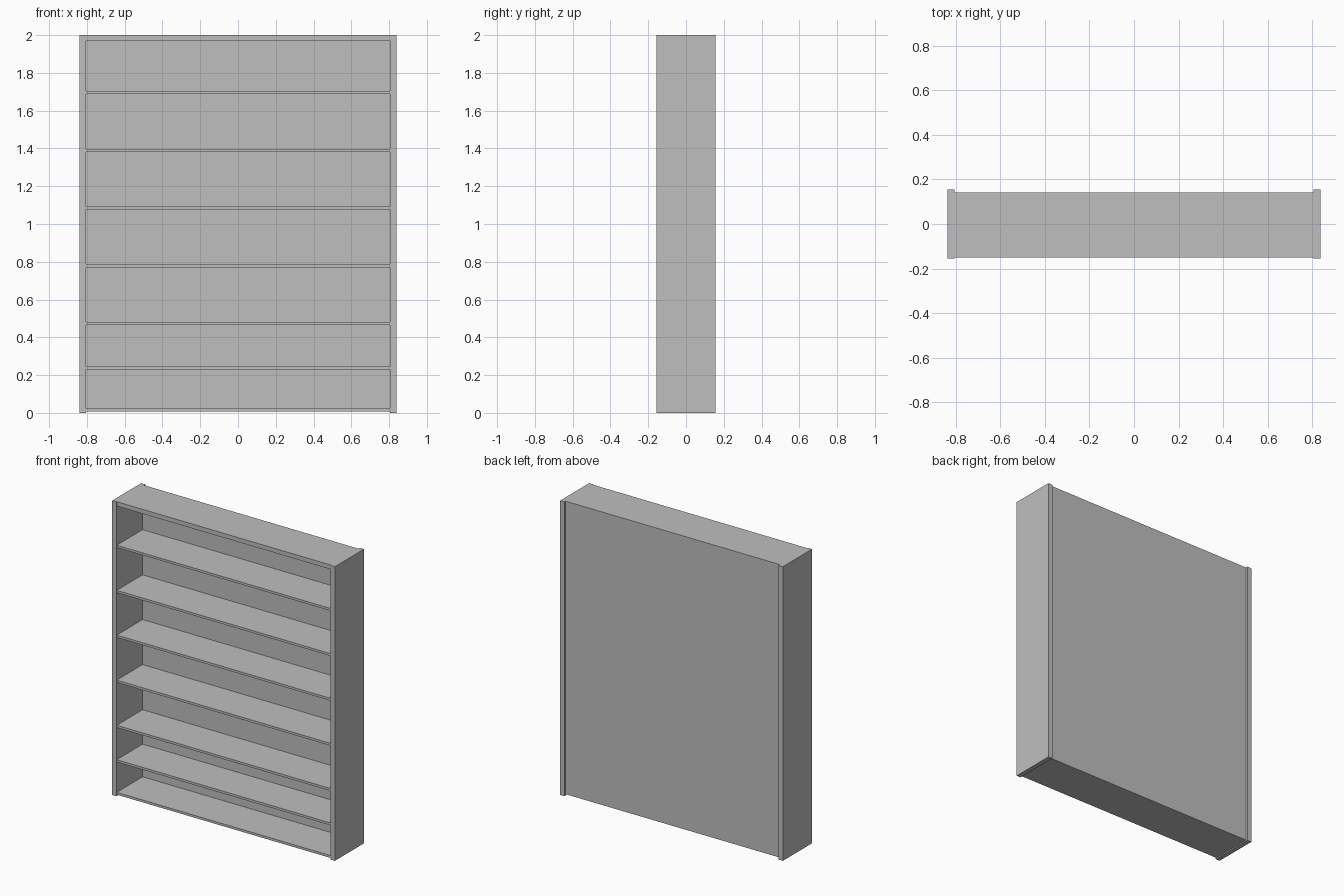
import bpy

cube = bpy.data.objects.get("Cube")
if cube:
    bpy.data.objects.remove(cube, do_unlink=True)

GREY = (0.52, 0.52, 0.52, 1.0)
mat = bpy.data.materials.new("plain grey")
mat.use_nodes = True
mat.diffuse_color = GREY
mat.node_tree.nodes["Principled BSDF"].inputs["Base Color"].default_value = GREY


def board(name, x, y, z):
    """Box spanning the (low, high) ranges on each axis."""
    spans = (x, y, z)
    bpy.ops.mesh.primitive_cube_add(size=1, location=[(a + b) / 2 for a, b in spans])
    obj = bpy.context.object
    obj.name = name
    obj.scale = [b - a for a, b in spans]
    bpy.ops.object.transform_apply(location=False, rotation=False, scale=True)
    obj.data.materials.append(mat)
    return obj


OUTER, INNER = 0.838, 0.806       # half widths outside and inside the sides
DEPTH = 0.156                     # half depth of the sides
FRONT, BACK = -0.151, 0.142       # front of the shelves, rear of the back panel
BACK_IN = BACK - 0.016
THICK = 0.016
HEIGHT, BASE = 2.0, 0.008
inside = (-INNER, INNER)

# Side panels, standing slightly proud of the boards and back
board("left_side", (INNER, OUTER), (-DEPTH, DEPTH), (0, HEIGHT))
board("right_side", (-OUTER, -INNER), (-DEPTH, DEPTH), (0, HEIGHT))

# Top board and recessed back panel
board("top_board", inside, (FRONT, BACK), (1.97, HEIGHT))
board("back_panel", inside, (BACK_IN, BACK), (BASE, 1.97))

# Bottom board and shelves, given by their undersides
board("bottom_board", inside, (FRONT, BACK_IN), (BASE, BASE + THICK))
for i, z in enumerate((0.23, 0.464, 0.771, 1.077, 1.381, 1.688), 1):
    board(f"shelf_{i}", inside, (FRONT, BACK_IN), (z, z + THICK))
